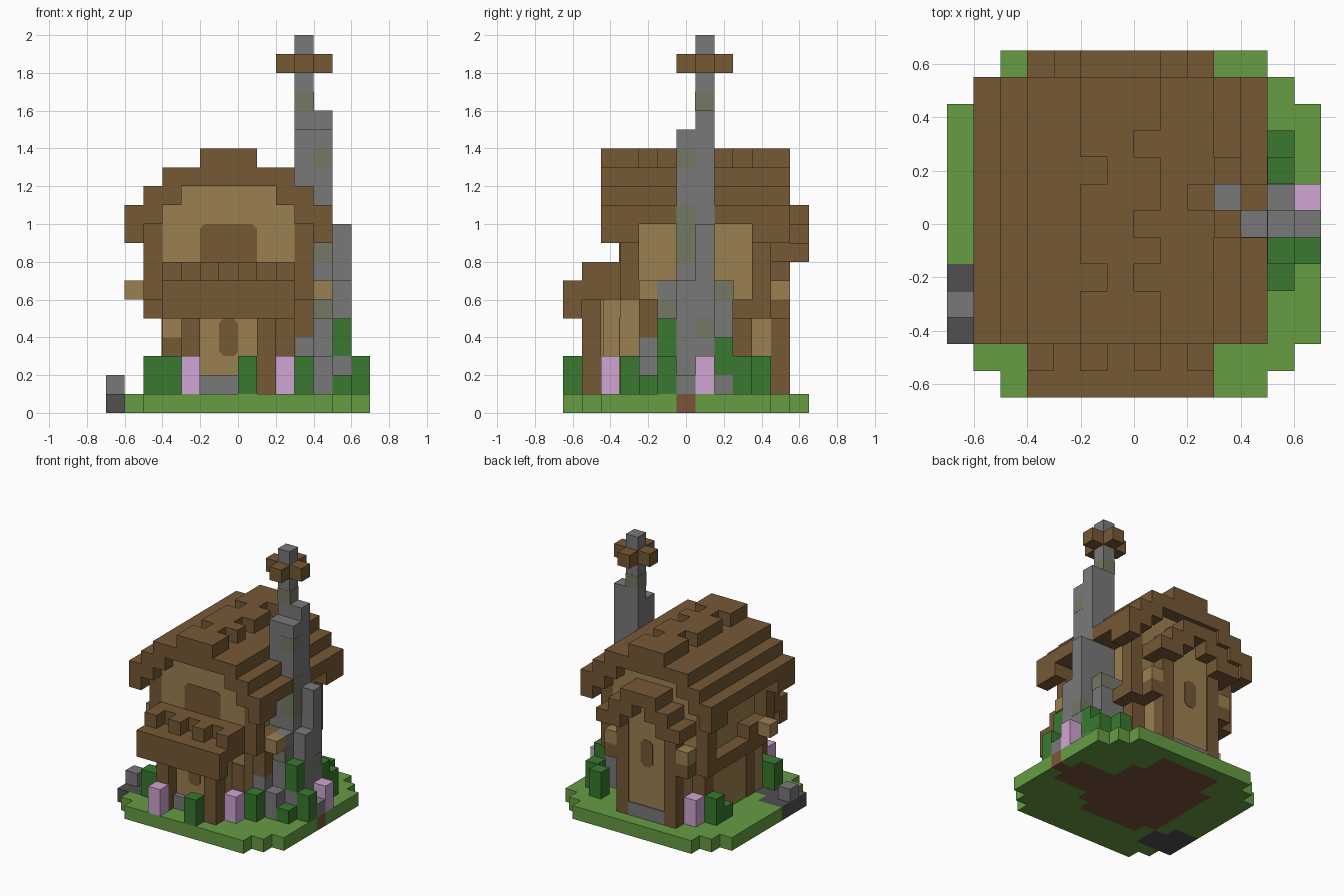
import bpy
import bmesh
from mathutils import Matrix, Vector

cube = bpy.data.objects.get("Cube")
if cube:
    bpy.data.objects.remove(cube, do_unlink=True)

CELL = 0.1
Y_SHIFT = 6.5  # the depth is thirteen cells, so cell edges fall on half steps


def make_material(name, red, green, blue):
    """Flat material from a display colour."""
    linear = [((c / 255 + 0.055) / 1.055) ** 2.4 for c in (red, green, blue)]
    mat = bpy.data.materials.new(name)
    mat.use_nodes = True
    mat.diffuse_color = (*linear, 1)
    shader = next(n for n in mat.node_tree.nodes if n.type == 'BSDF_PRINCIPLED')
    shader.inputs["Base Color"].default_value = (*linear, 1)
    shader.inputs["Roughness"].default_value = 1
    return mat


wood = make_material("brown wood", 118, 88, 53)
plaster = make_material("tan plaster", 155, 128, 80)
stone = make_material("grey stone", 121, 121, 121)
dark_stone = make_material("dark stone", 80, 80, 80)
moss = make_material("mossy stone", 114, 121, 99)
grass = make_material("grass green", 102, 156, 67)
leaf = make_material("leaf green", 57, 121, 47)
petal = make_material("pink petal", 208, 165, 210)
soil = make_material("brown soil", 122, 84, 58)


def finish(name, bm, mat):
    mesh = bpy.data.meshes.new(name)
    bm.to_mesh(mesh)
    bm.free()
    mesh.materials.append(mat)
    obj = bpy.data.objects.new(name, mesh)
    bpy.context.collection.objects.link(obj)
    return obj


def part(name, mat, boxes, mirror=False, grow=0.0):
    """Blocks given as x, y and z ranges in cells; mirror about the house axis."""
    boxes = list(boxes)
    if mirror:
        boxes += [(-1 - b, -1 - a, *rest) for a, b, *rest in boxes]
    bm = bmesh.new()
    for x0, x1, y0, y1, z0, z1 in boxes:
        low = Vector((x0, y0 - Y_SHIFT, z0)) * CELL
        high = Vector((x1, y1 - Y_SHIFT, z1)) * CELL
        size = high - low + Vector((grow, grow, grow))
        place = Matrix.Translation((low + high) / 2) @ Matrix.Diagonal((*size, 1))
        bmesh.ops.create_cube(bm, size=1, matrix=place)
    return finish(name, bm, mat)


def cells(name, mat, spots, bottom=1, height=2):
    """Single-cell columns standing on the ground."""
    return part(name, mat, [(x, x + 1, y, y + 1, bottom, bottom + height) for x, y in spots])


def plate(name, x0, x1, z0, z1, y, side, cut_bottom=False):
    """Thin panel with clipped corners on a wall facing along y."""
    c = 0.25
    outline = [(x0, z0 + c), (x0 + c, z0), (x1 - c, z0), (x1, z0 + c)] if cut_bottom \
        else [(x0, z0), (x1, z0)]
    outline += [(x1, z1 - c), (x1 - c, z1), (x0 + c, z1), (x0, z1 - c)]
    bm = bmesh.new()
    face = bm.faces.new([bm.verts.new((x * CELL, (y - Y_SHIFT) * CELL, z * CELL))
                         for x, z in outline])
    moved = bmesh.ops.extrude_face_region(bm, geom=[face])["geom"]
    bmesh.ops.translate(bm, vec=(0, side * 0.004, 0),
                        verts=[v for v in moved if isinstance(v, bmesh.types.BMVert)])
    bmesh.ops.recalc_face_normals(bm, faces=bm.faces)
    return finish(name, bm, wood)


# Ground: grass disc with a soil core, a soil strip to the edge and a dark path
def ground_kind(x, y):
    under_house = (-4 <= x < 3 and 4 <= y < 10) or (-3 <= x < 2 and 3 <= y < 12)
    under_chimney = 3 <= x < 6 and 5 <= y < 8
    if under_house or under_chimney or (x, y) == (6, 6):
        return "soil"
    on_path = x < -5 and 2 <= y < 5 or x < -4 and 2 <= y < 4
    return "path" if on_path else "grass"


ground = {"grass": [], "soil": [], "path": []}
for y in range(13):
    edge = min(y, 12 - y)
    half = min(5 + edge, 7)
    for x in range(-half, half):
        ground[ground_kind(x, y)].append((x, y))
for kind, mat in (("grass", grass), ("soil", soil), ("path", dark_stone)):
    cells("ground_" + kind, mat, ground[kind], bottom=0, height=1)
cells("path_stone", stone, [(-7, 3)], height=1)

# Walls: the upper floor overhangs at the back
part("lower_wall", plaster, [(-4, 3, 3, 10, 1, 6)])
part("upper_wall", plaster, [(-4, 3, 3, 11, 6, 11), (-3, 2, 3, 11, 11, 12)])
part("front_bay_wall", plaster, [(-2, 1, 2, 3, 2, 6), (-3, 2, 2.1, 3, 2, 6)])
part("back_bay_wall", plaster, [(-3, 2, 10, 11, 1, 5), (-2, 1, 11, 11.9, 2, 10)])
part("door_steps", stone, [(-2, 1, 1.6, 3, 1, 2), (-2, 1, 11, 12, 1, 2)])
part("front_corner_panels", wood, [(2, 3, 2.95, 3, 1, 5), (-4, -3, 2.95, 3, 1, 4)])

# Timber frame
part("porch_post", wood, [(1, 2, 1, 2, 1, 6), (1, 2, 11, 12, 1, 9)], mirror=True)
part("side_post", wood, [(2, 3.05, y, y + 1, 1, 5) for y in (4, 9)], mirror=True)
part("side_beam", wood, [(3, 4, 4, 11, 5, 6)], mirror=True)
part("back_beam", wood, [(-4, 3, 10, 11, 5, 6), (2, 3, 11, 12, 5, 6), (-4, -3, 11, 12, 5, 6)])
part("upper_post", wood, [(3, 4, y, y + 1, 6, 10) for y in (3, 10)], mirror=True)
part("upper_sill", wood, [(3, 4, 4, 6, 6, 7)], mirror=True)
part("beam_bracket", wood, [(3, 4, 4, 5, 4, 5)])

# Stepped awning over the front door with a notched upper course
part("awning", wood, [(-4, 3, 0, 1, 5, 7), (-4, 3, 1, 3, 6, 7), (-4, 3, 2, 3, 7, 8)])
part("awning_teeth", wood, [(x, x + 1, 1, 2, 7, 8) for x in (-4, -2, 0, 2)])

# Main roof: stepped courses, a gap for the chimney, lowered eave ends, broken ridge
part("roof_cap", wood, [(-4, 3, 2, 12, 12, 13)])
part("roof_courses", wood, [(2, 4, 2, 12, 11, 12), (3, 5, 2, 6, 10, 11),
                            (3, 5, 8, 12, 10, 11)], mirror=True)
part("roof_left_eave", wood, [(-6, -4, 6, 8, 10, 11)])
part("eave_ends", wood, [(4, 5, 2, 4, 9, 10), (4, 5, 10, 12, 9, 10)], mirror=True)
left_gaps, right_gaps = (4, 8), (4, 6, 9)
part("roof_ridge", wood, [(-1 if y in left_gaps else -2, 0 if y in right_gaps else 1,
                           y, y + 1, 13, 14) for y in range(2, 12)])

# Small roof over the back door
part("back_porch_cap", wood, [(-2, 1, 11, 13, 10, 11)])
part("back_porch_eaves", wood, [(0, 2, 11, 13, 9, 10), (1, 3, 11, 13, 8, 9)], mirror=True)

# Doors and windows
plate("front_door", -1, 0, 3, 5, 2, -1, True)
plate("gable_window", -2, 1, 8, 10, 3, -1)
plate("back_door_window", -1, 0, 5, 7, 11.9, 1, True)

# Lantern blocks on the walls
part("lanterns", plaster, [(4, 5, 4, 5, 6, 7), (2, 3, 11, 12, 6, 7)], mirror=True)

# Chimney with stepped buttresses and a crossed cap
part("chimney", stone, [(3, 5, 6, 8, 1, 15), (4, 5, 7, 8, 15, 16), (3, 4, 7, 8, 15, 20)])
part("chimney_buttress", stone, [(5, 6, 7, 8, 1, 10), (5, 6, 6, 7, 1, 7),
                                 (3, 5, 8, 9, 1, 7), (4, 5, 5, 6, 5, 7)])
part("chimney_rubble", stone, [(3, 4, 4, 5, 1, 4), (4, 5, 4, 5, 1, 3), (5, 6, 5, 6, 1, 3),
                               (5, 6, 8, 9, 1, 2), (6, 7, 6, 7, 1, 2)])
part("chimney_cross", wood, [(2, 3, 7, 8, 18, 19), (4, 5, 7, 8, 18, 19),
                             (3, 4, 6, 7, 18, 19), (3, 4, 8, 9, 18, 19)])
moss_spots = [(3, 7, 16), (4, 6, 13), (4, 6, 10), (4, 6, 9), (4, 6, 8),
              (4, 5, 5), (4, 8, 6), (5, 7, 4)]
part("moss_patches", moss, [(x, x + 1, y, y + 1, z, z + 1) for x, y, z in moss_spots],
     grow=0.003)

# Plants
cells("flowers", petal, [(-3, 0), (2, 2), (6, 7), (-4, 10)])
cells("bushes", leaf, [(0, 0), (-5, 2), (-4, 2), (3, 3), (6, 5), (5, 9), (4, 10), (-5, 9)])
cells("low_bushes", leaf, [(5, 4), (-5, 8)], height=1)
cells("tall_bush", leaf, [(5, 5)], bottom=3)
cells("stone_top_bush", leaf, [(5, 8)], bottom=2)
